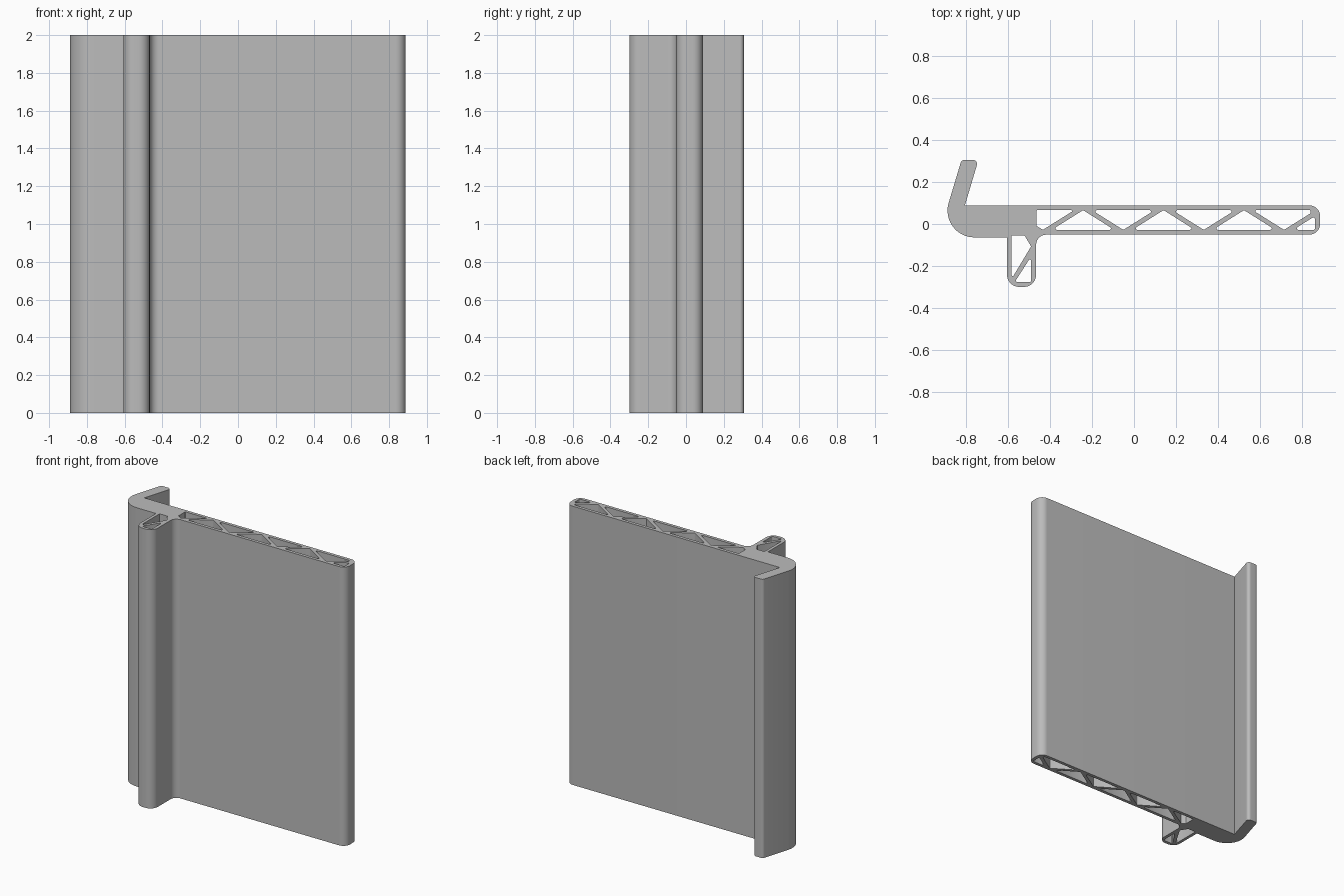
import bpy, bmesh, math
from mathutils import Vector

if "Cube" in bpy.data.objects:
    bpy.data.objects.remove(bpy.data.objects["Cube"], do_unlink=True)

HEIGHT = 2.0
TOP, BOTTOM = 0.066, -0.028      # inner faces of the hollow panel
PITCH, HALF = 0.192, 0.15        # truss spacing and half width of a cell
FIRST = -0.243                   # apex of the first full cell


def rounded(corners, steps):
    """Closed loop with every (x, y, radius) corner turned into an arc."""
    loop = []
    for i, (x, y, r) in enumerate(corners):
        p = Vector((x, y))
        a = (Vector(corners[i - 1][:2]) - p).normalized()
        b = (Vector(corners[(i + 1) % len(corners)][:2]) - p).normalized()
        if r == 0:
            loop.append(p)
            continue
        half = a.angle(b) / 2
        centre = p + (a + b).normalized() * (r / math.sin(half))
        start = p + a * (r / math.tan(half)) - centre
        end = p + b * (r / math.tan(half)) - centre
        sweep = start.angle(end)
        for k in range(steps + 1):
            t = k / steps
            loop.append(centre + (start * math.sin((1 - t) * sweep)
                                  + end * math.sin(t * sweep)) / math.sin(sweep))
    return loop


def hole(points, r=0.007):
    return rounded([(x, y, r) for x, y in points], 4)


# Outer profile: hooked lip, flat panel and short leg
loops = [rounded([
    (-0.823, 0.306, 0.02), (-0.742, 0.306, 0.02), (-0.807, 0.089, 0),
    (0.888, 0.089, 0.052), (0.888, -0.051, 0.052),
    (-0.467, -0.051, 0.048), (-0.467, -0.3, 0.058), (-0.606, -0.3, 0.058),
    (-0.606, -0.064, 0), (-0.934, -0.064, 0.128),
], 10)]

# Truss cells, alternating upright and inverted
for i in range(5):
    x = FIRST + i * PITCH
    base, apex = (BOTTOM, TOP) if i % 2 == 0 else (TOP, BOTTOM)
    loops.append(hole([(x - HALF, base), (x, apex), (x + HALF, base)]))

# Cells at both ends of the panel
loops.append(hole([(-0.465, TOP), (-0.285, TOP), (-0.435, BOTTOM), (-0.465, -0.009)], 0.004))
loops.append(hole([(0.566, TOP), (0.842, TOP), (0.842, 0.051), (0.716, BOTTOM)], 0.005))
loops.append(hole([(0.759, BOTTOM), (0.863, 0.037), (0.863, BOTTOM)]))

# Two cells inside the leg
loops.append(hole([(-0.584, -0.055), (-0.522, -0.055), (-0.491, -0.107), (-0.584, -0.262)], 0.005))
loops.append(hole([(-0.491, -0.155), (-0.491, -0.277), (-0.569, -0.277)], 0.006))

# Extrude the filled profile
curve = bpy.data.curves.new("panel_profile", "CURVE")
curve.dimensions = "2D"
curve.fill_mode = "BOTH"
curve.extrude = HEIGHT / 2
for loop in loops:
    spline = curve.splines.new("POLY")
    spline.points.add(len(loop) - 1)
    for point, p in zip(spline.points, loop):
        point.co = (p.x, p.y, 0, 1)
    spline.use_cyclic_u = True

panel = bpy.data.objects.new("extruded_panel", curve)
bpy.context.collection.objects.link(panel)
bpy.ops.object.select_all(action="DESELECT")
panel.select_set(True)
bpy.context.view_layer.objects.active = panel
bpy.ops.object.convert(target="MESH")
panel = bpy.context.object
panel.name = "extruded_panel"

# Weld the caps to the walls and stand the panel on the ground
bm = bmesh.new()
bm.from_mesh(panel.data)
bmesh.ops.remove_doubles(bm, verts=bm.verts, dist=0.00005)
bmesh.ops.translate(bm, verts=bm.verts, vec=(0, 0, HEIGHT / 2))
bmesh.ops.recalc_face_normals(bm, faces=bm.faces)
bm.to_mesh(panel.data)
bm.free()
bpy.ops.object.shade_smooth_by_angle(angle=math.radians(30))

# Single grey material
grey = bpy.data.materials.new("plain_grey")
grey.use_nodes = True
colour = (0.5, 0.5, 0.5, 1)
grey.diffuse_color = colour
grey.node_tree.nodes["Principled BSDF"].inputs["Base Color"].default_value = colour
panel.data.materials.clear()
panel.data.materials.append(grey)
